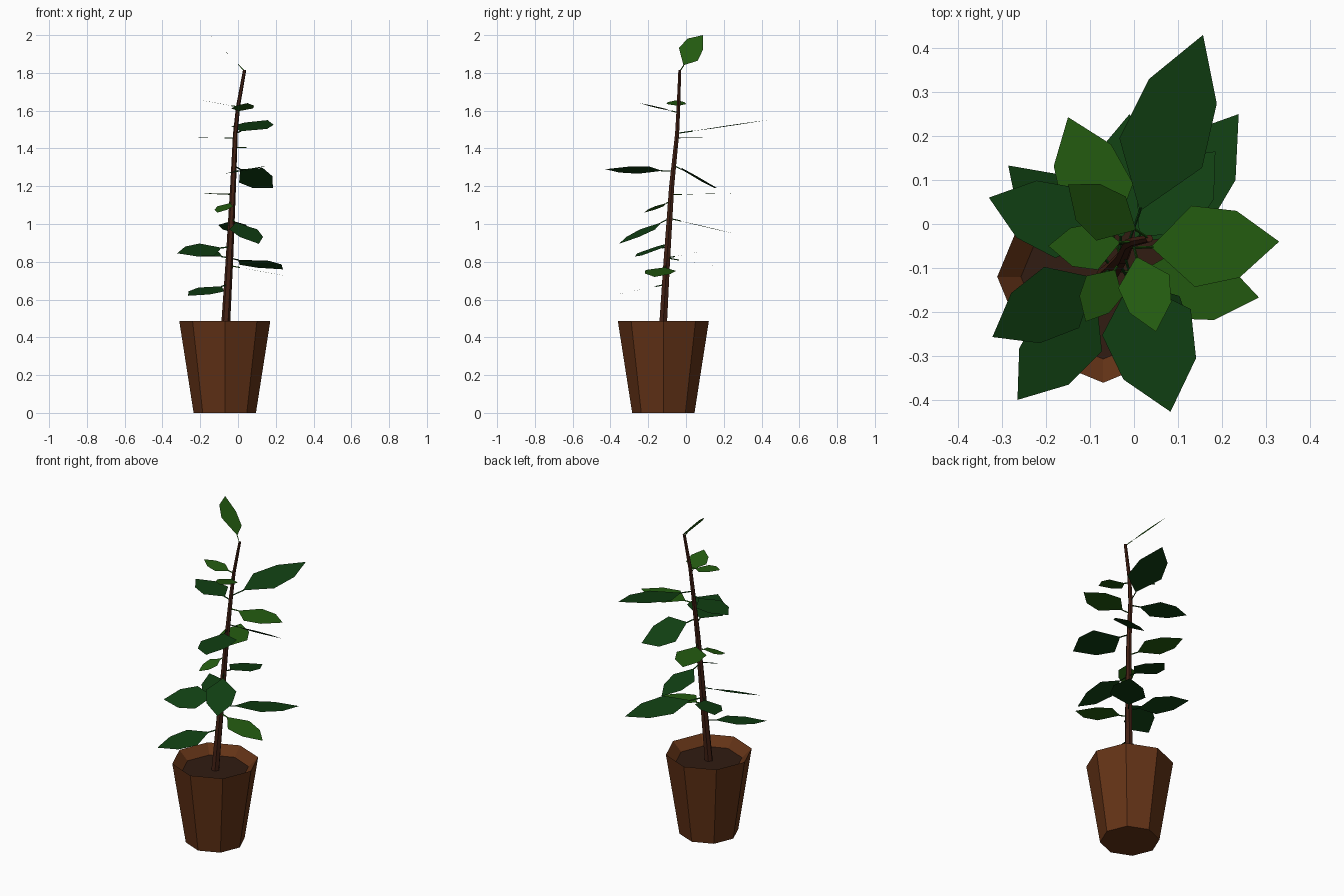
import bpy, math
from mathutils import Color, Vector

if "Cube" in bpy.data.objects:
    bpy.data.objects.remove(bpy.data.objects["Cube"])


def material(name, rgb):
    m = bpy.data.materials.new(name)
    m.diffuse_color = (*Color(rgb).from_srgb_to_scene_linear(), 1)
    m.use_nodes = True
    m.node_tree.nodes["Principled BSDF"].inputs["Base Color"].default_value = m.diffuse_color
    return m


CLAY = material("clay", (0.39, 0.2, 0.088))
EARTH = material("earth", (0.19, 0.11, 0.07))
BARK = material("bark", (0.26, 0.127, 0.078))
DARK = material("dark_green", (0.063, 0.245, 0.07))
LIGHT = material("light_green", (0.14, 0.36, 0.064))


def make(name, verts, faces, mat):
    mesh = bpy.data.meshes.new(name)
    mesh.from_pydata([tuple(v) for v in verts], [], faces)
    mesh.materials.append(mat)
    ob = bpy.data.objects.new(name, mesh)
    bpy.context.collection.objects.link(ob)


def tube(rings, sides, cap_start=True, cap_end=True):
    """Horizontal rings given as (centre, radius), joined by quads."""
    verts, faces = [], []
    for c, r in rings:
        for i in range(sides):
            a = math.tau * i / sides
            verts.append(Vector(c) + Vector((r * math.cos(a), r * math.sin(a), 0)))
    for k in range(len(rings) - 1):
        for i in range(sides):
            j = (i + 1) % sides
            faces.append((k * sides + i, k * sides + j, (k + 1) * sides + j, (k + 1) * sides + i))
    if cap_start:
        faces.append(tuple(reversed(range(sides))))
    if cap_end:
        faces.append(tuple(range(len(verts) - sides, len(verts))))
    return verts, faces


# Eight-sided pot with a rim sloping in to the soil
PX, PY = -0.07, -0.12
make("pot", *tube([((PX, PY, 0), 0.165), ((PX, PY, 0.487), 0.241), ((PX, PY, 0.435), 0.187)],
                  8, cap_end=False), CLAY)
make("soil", *tube([((PX, PY, 0.435), 0.187)], 8, cap_start=False), EARTH)

# Slightly bent trunk
PATH = [Vector(p) for p in ((-0.068, -0.124, 0.42), (-0.046, -0.102, 0.8), (-0.026, -0.076, 1.2),
                            (-0.014, -0.047, 1.48), (0.0, -0.04, 1.62), (0.035, -0.033, 1.815))]


def trunk_at(z):
    for a, b in zip(PATH, PATH[1:]):
        if z <= b.z:
            return a.lerp(b, (z - a.z) / (b.z - a.z))
    return PATH[-1].copy()


make("trunk", *tube([(p, 0.024 - 0.011 * (p.z - 0.42)) for p in PATH], 6), BARK)

# Leaves: height on trunk, tip, left and right half width, roll, colour
LEAVES = [
    (1.81, (-0.15, 0.09, 2.0), 0.07, 0.05, 0.57, LIGHT),
    (1.62, (-0.195, -0.05, 1.655), 0.06, 0.047, 0.0, LIGHT),
    (1.59, (0.05, -0.245, 1.64), 0.062, 0.058, 0.0, LIGHT),
    (1.48, (0.157, 0.43, 1.55), 0.1, 0.1, 0.07, DARK),
    (1.455, (-0.33, 0.06, 1.458), 0.08, 0.088, 0.0, DARK),
    (1.405, (0.33, -0.04, 1.405), 0.09, 0.095, 0.0, LIGHT),
    (1.28, (0.083, -0.427, 1.29), 0.11, 0.1, 0.18, DARK),
    (1.31, (0.185, 0.165, 1.19), 0.085, 0.085, -0.45, DARK),
    (1.155, (-0.15, 0.243, 1.163), 0.085, 0.085, 0.0, LIGHT),
    (1.12, (-0.11, -0.222, 1.06), 0.045, 0.05, 0.0, LIGHT),
    (1.03, (0.11, -0.355, 0.895), 0.085, 0.085, 0.0, DARK),
    (1.03, (-0.01, 0.25, 0.95), 0.08, 0.07, 0.0, DARK),
    (0.88, (-0.322, -0.257, 0.845), 0.08, 0.08, -0.4, DARK),
    (0.82, (-0.286, 0.133, 0.865), 0.075, 0.075, -0.14, DARK),
    (0.82, (0.238, 0.25, 0.76), 0.09, 0.108, -0.107, DARK),
    (0.78, (0.284, -0.167, 0.72), 0.08, 0.085, -0.03, LIGHT),
    (0.68, (-0.265, -0.40, 0.62), 0.09, 0.08, -0.12, DARK),
]


def leaf(n, z, tip, left, right, roll, colour):
    root, tip = trunk_at(z), Vector(tip)
    base = root.lerp(tip, 0.16)
    along = tip - root
    side = Vector((-along.y, along.x, 0)).normalized() + Vector((0, 0, roll))
    # Blade: half a leaf either side of the midrib
    verts = [base, base.lerp(tip, 0.35), base.lerp(tip, 0.7), tip]
    for w in (left, -right):
        verts += [base.lerp(tip, 0.33) + side * w, base.lerp(tip, 0.68) + side * w * 0.82]
    faces = [(0, 1, 4), (1, 2, 5, 4), (2, 3, 5), (0, 6, 1), (1, 6, 7, 2), (2, 7, 3)]
    # Thin three-sided stalk
    up = Vector((0, 0, 0.003))
    out = side.normalized() * 0.003
    k = len(verts)
    for p in (root, base.lerp(tip, 0.02)):
        verts += [p + up, p + out - up, p - out - up]
    faces += [(k + i, k + (i + 1) % 3, k + 3 + (i + 1) % 3, k + 3 + i) for i in range(3)]
    # Wind upward so the upper side is the front of the blade
    faces = [tuple(reversed(f)) for f in faces[:6]] + faces[6:]
    make(f"leaf_{n}", verts, faces, colour)


for n, data in enumerate(LEAVES, 1):
    leaf(n, *data)
